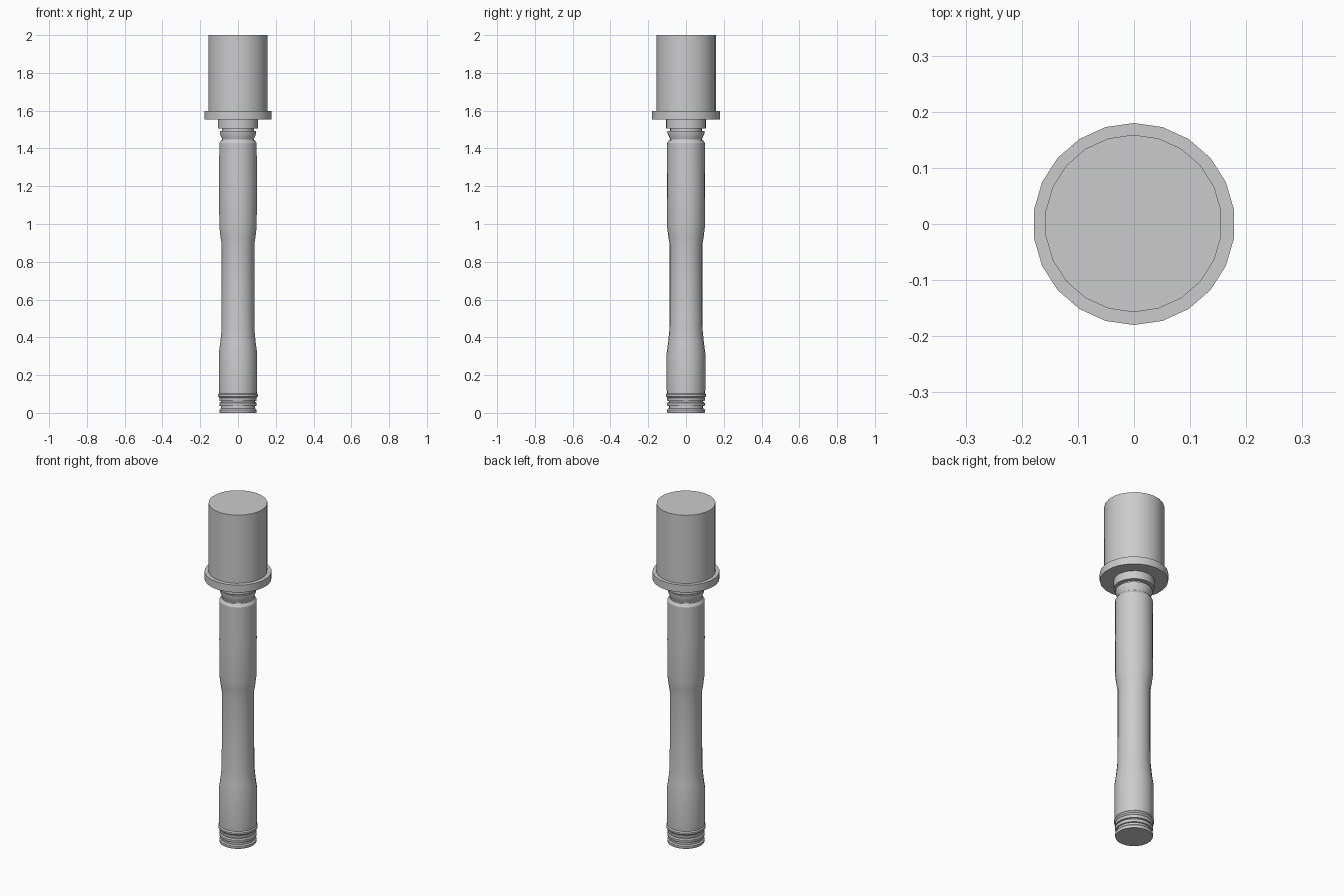
import bpy, bmesh, math

cube = bpy.data.objects.get("Cube")
if cube:
    bpy.data.objects.remove(cube, do_unlink=True)

SIDES = 22

grey = bpy.data.materials.new("plain grey")
grey.use_nodes = True
colour = (0.6, 0.6, 0.6, 1)
grey.diffuse_color = colour
grey.node_tree.nodes["Principled BSDF"].inputs["Base Color"].default_value = colour


def lathe(name, profile, x=0, y=0):
    """Turn a (radius, height) profile, bottom to top, into a capped solid."""
    bm = bmesh.new()
    rings = []
    for r, z in profile:
        angles = [math.tau * i / SIDES + math.pi / 2 for i in range(SIDES)]
        rings.append([bm.verts.new((r * math.cos(a), r * math.sin(a), z)) for a in angles])
    for low, high in zip(rings, rings[1:]):
        for i in range(SIDES):
            j = (i + 1) % SIDES
            bm.faces.new((low[i], low[j], high[j], high[i]))
    bm.faces.new(rings[0][::-1])
    bm.faces.new(rings[-1])
    mesh = bpy.data.meshes.new(name)
    bm.to_mesh(mesh)
    bm.free()
    mesh.materials.append(grey)
    obj = bpy.data.objects.new(name, mesh)
    obj.location = (x, y, 0)
    bpy.context.collection.objects.link(obj)
    bpy.ops.object.select_all(action="DESELECT")
    obj.select_set(True)
    bpy.context.view_layer.objects.active = obj
    bpy.ops.object.shade_smooth_by_angle(angle=math.radians(30))
    return obj


# Head: plain cylinder standing on a wide flange
lathe("head", [(0.158, 1.59), (0.158, 2.0)], -0.001, 0.001)
lathe("head_flange", [(0.18, 1.553), (0.18, 1.597)])

# Neck: collar under the flange and a tapered socket
lathe("neck_collar", [(0.107, 1.505), (0.107, 1.555)])
lathe("neck_core", [(0.085, 1.42), (0.085, 1.51)])
lathe("neck_taper", [(0.083, 1.445), (0.097, 1.478), (0.097, 1.493)])

# Handle with a slimmer grip in the middle
lathe("handle", [(0.1, 0.09), (0.102, 0.12), (0.102, 0.32), (0.095, 0.37), (0.088, 0.44),
                 (0.087, 0.66), (0.087, 0.89), (0.094, 0.935), (0.1, 0.985), (0.101, 1.2),
                 (0.1, 1.428), (0.089, 1.445)])

# Threaded end: rounded lip, then a core with raised threads
lathe("end_lip", [(0.094, 0.075), (0.106, 0.088), (0.106, 0.097), (0.1, 0.105)])
lathe("thread_core", [(0.09, 0.004), (0.09, 0.08)])
for i, z in enumerate((0.0, 0.036, 0.062)):
    lathe(f"thread_{i + 1}", [(0.098, z), (0.1, z + 0.005), (0.1, z + 0.016), (0.094, z + 0.022)])
